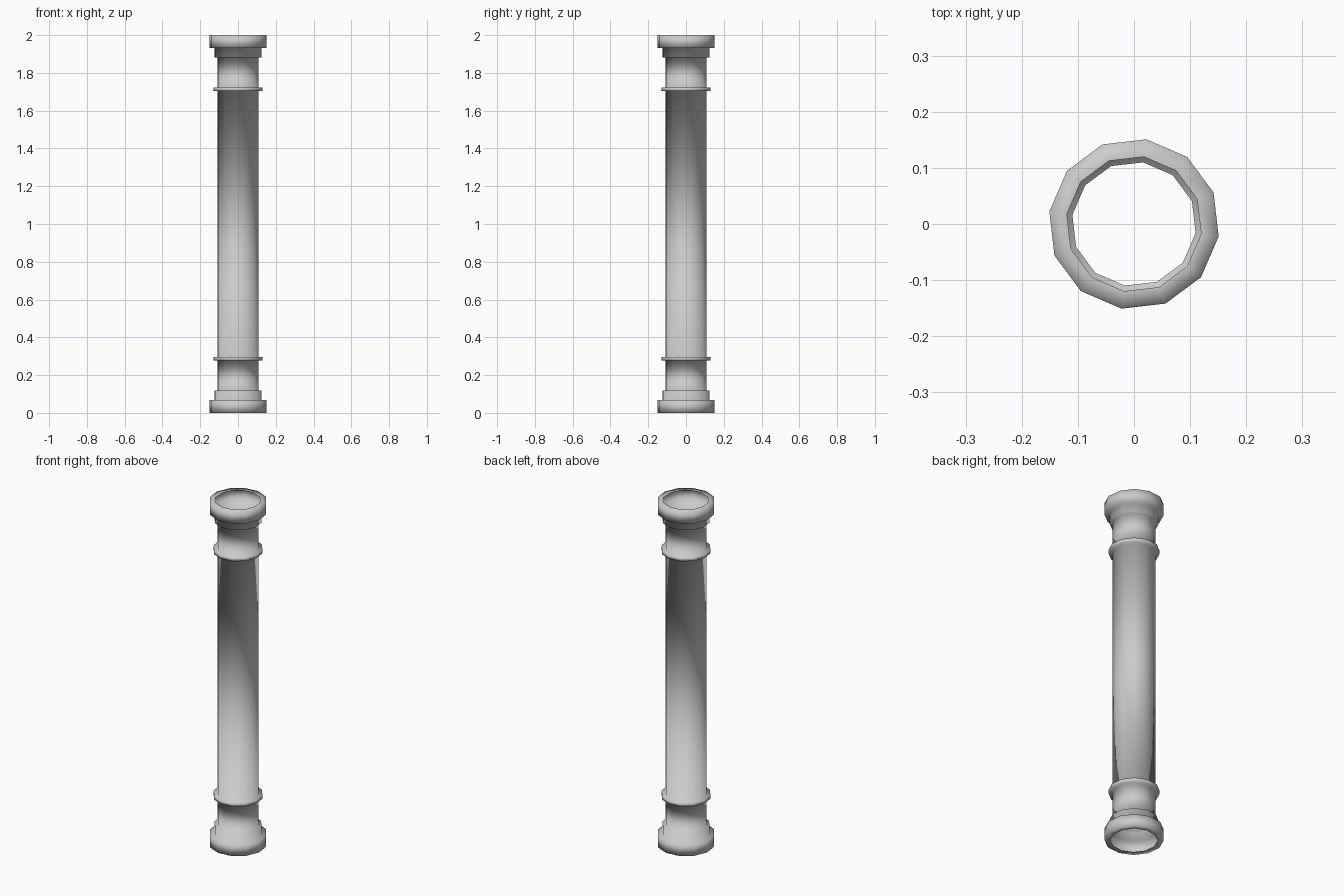
import bpy, bmesh, math

cube = bpy.data.objects.get("Cube")
if cube:
    bpy.data.objects.remove(cube, do_unlink=True)

SIDES = 12
TURN = math.radians(-8.4)
HEIGHT = 2.0

stone = bpy.data.materials.new("grey_stone")
stone.use_nodes = True
grey = (0.6, 0.6, 0.6, 1)
stone.diffuse_color = grey
stone.node_tree.nodes["Principled BSDF"].inputs["Base Color"].default_value = grey

# Lower half of the profile (radius, height): rim, base, collar, neck, ring, shaft
half = [
    (0.121, 0), (0.1525, 0), (0.1525, 0.068),
    (0.127, 0.068), (0.127, 0.118),
    (0.111, 0.118), (0.111, 0.277),
    (0.132, 0.277), (0.132, 0.297),
    (0.111, 0.297),
]
profile = half + [(r, HEIGHT - z) for r, z in reversed(half)]

# Hollow column turned from the profile, open at both ends
bm = bmesh.new()
loops = []
for r, z in profile:
    loops.append([bm.verts.new((r * math.cos(TURN + i * math.tau / SIDES),
                                r * math.sin(TURN + i * math.tau / SIDES), z))
                  for i in range(SIDES)])
for low, high in zip(loops, loops[1:]):
    for i in range(SIDES):
        j = (i + 1) % SIDES
        bm.faces.new((low[i], low[j], high[j], high[i])).smooth = True

mesh = bpy.data.meshes.new("column")
bm.to_mesh(mesh)
bm.free()
mesh.materials.append(stone)
column = bpy.data.objects.new("column", mesh)
bpy.context.collection.objects.link(column)
